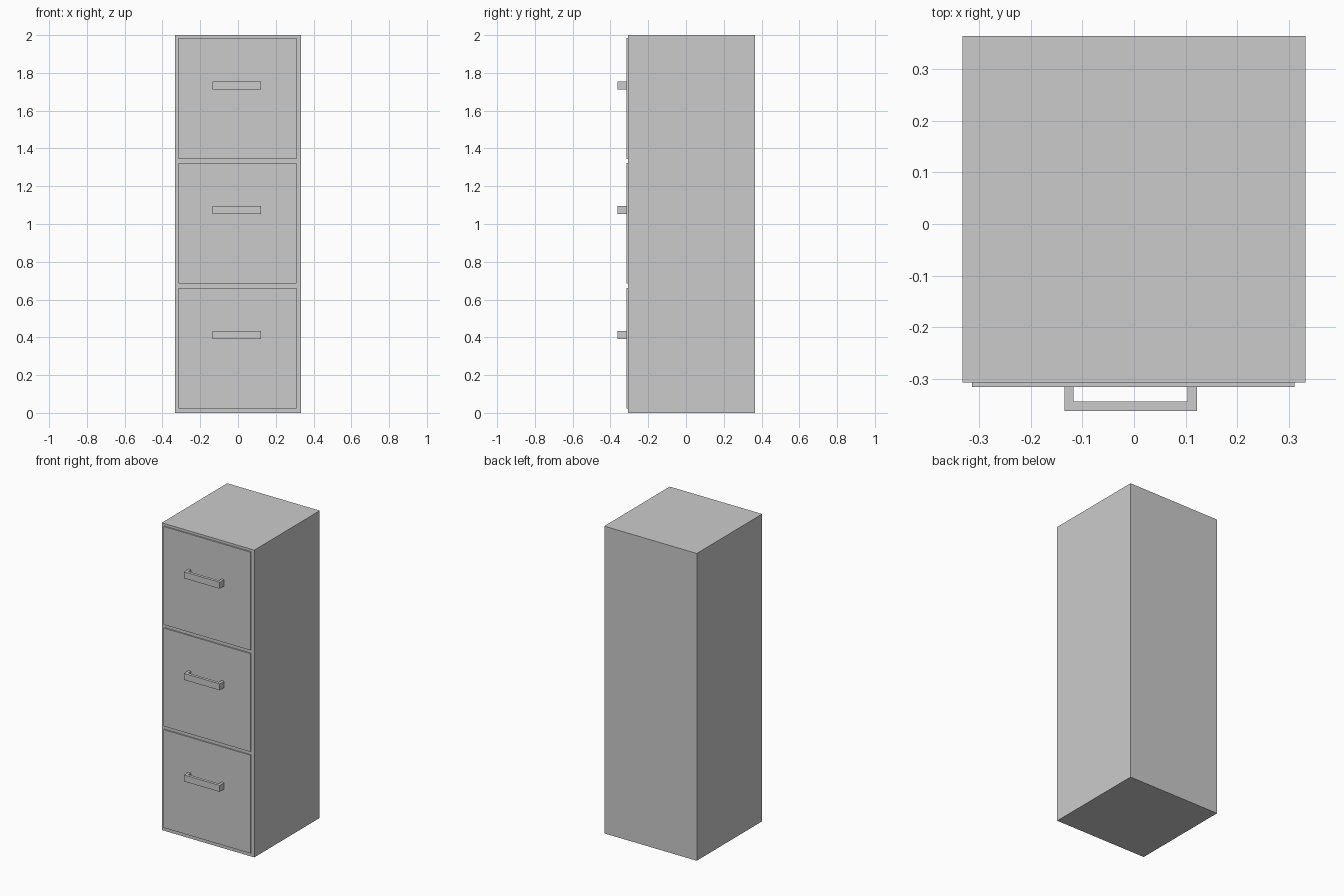
import bpy, bmesh

if "Cube" in bpy.data.objects:
    bpy.data.objects.remove(bpy.data.objects["Cube"])


def mesh_object(name, bm):
    bmesh.ops.recalc_face_normals(bm, faces=bm.faces)
    mesh = bpy.data.meshes.new(name)
    bm.to_mesh(mesh)
    bm.free()
    obj = bpy.data.objects.new(name, mesh)
    bpy.context.collection.objects.link(obj)
    return obj


def box(name, lo, hi):
    bm = bmesh.new()
    bmesh.ops.create_cube(bm, size=1)
    for v in bm.verts:
        v.co = [(a + b) / 2 + c * (b - a) for a, b, c in zip(lo, hi, v.co)]
    return mesh_object(name, bm)


def extruded(name, outline, z, height):
    # Extrude an (x, y) outline upward
    bm = bmesh.new()
    face = bm.faces.new([bm.verts.new((x, y, z)) for x, y in outline])
    top = bmesh.ops.extrude_face_region(bm, geom=[face], use_keep_orig=True)["geom"]
    verts = [g for g in top if isinstance(g, bmesh.types.BMVert)]
    bmesh.ops.translate(bm, verts=verts, vec=(0, 0, height))
    return mesh_object(name, bm)


BACK, FRONT, PANEL, GRIP = 0.365, -0.308, -0.316, -0.363
PITCH = 0.661

# Cabinet body
box("cabinet_body", (-0.333, FRONT, 0), (0.333, BACK, 2))

# U-shaped handle outline seen from above
handle = [(-0.135, PANEL), (-0.135, GRIP), (0.122, GRIP), (0.122, PANEL),
          (0.104, PANEL), (0.104, -0.344), (-0.117, -0.344), (-0.117, PANEL)]

# Three drawers, each with a front panel and a handle
for i, level in enumerate(("bottom", "middle", "top")):
    z = i * PITCH
    box(f"{level}_drawer_front", (-0.314, PANEL, 0.023 + z), (0.311, FRONT, 0.662 + z))
    extruded(f"{level}_drawer_handle", handle, 0.391 + z, 0.042)
